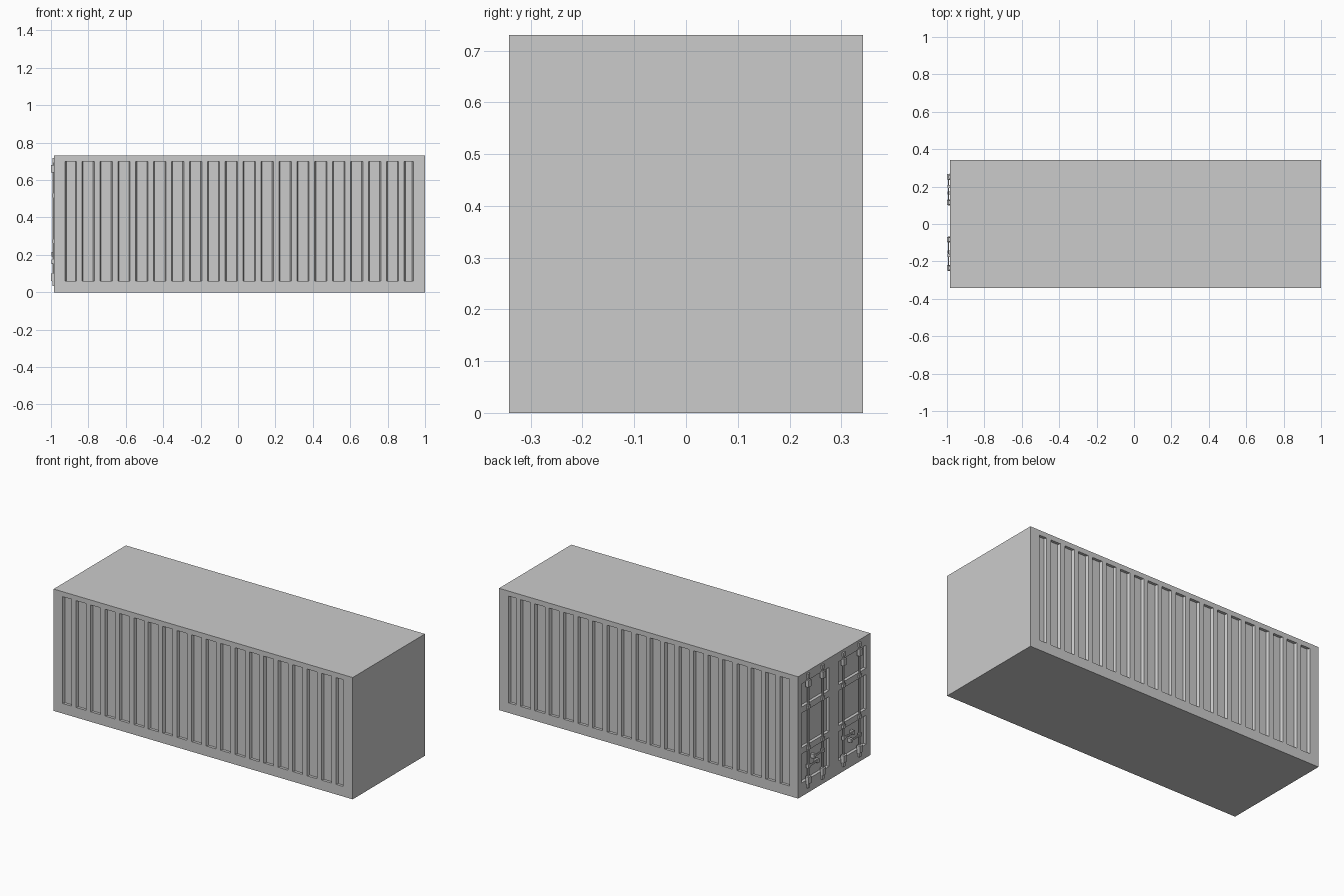
import bpy, bmesh
from mathutils import Vector

if "Cube" in bpy.data.objects:
    bpy.data.objects.remove(bpy.data.objects["Cube"])

X0, X1, W, H = -0.983, 1.0, 0.342, 0.73


def finish(bm, name):
    bmesh.ops.recalc_face_normals(bm, faces=bm.faces)
    me = bpy.data.meshes.new(name)
    bm.to_mesh(me)
    bm.free()
    ob = bpy.data.objects.new(name, me)
    bpy.context.collection.objects.link(ob)
    return ob


def loft(bm, a, b):
    """Closed solid between two four-point loops."""
    va, vb = [bm.verts.new(p) for p in a], [bm.verts.new(p) for p in b]
    bm.faces.new(va)
    bm.faces.new(vb)
    for i in range(4):
        j = (i + 1) % 4
        bm.faces.new((va[i], va[j], vb[j], vb[i]))


def rect(axis, d, u0, u1, z0, z1):
    """Upright rectangle across the y or x axis at distance d."""
    pts = [(u0, z0), (u1, z0), (u1, z1), (u0, z1)]
    return [(u, d, z) if axis == 'y' else (d, u, z) for u, z in pts]


def box(bm, x0, x1, y0, y1, z0, z1):
    loft(bm, rect('x', x0, y0, y1, z0, z1), rect('x', x1, y0, y1, z0, z1))


def rod(bm, p, q, r, sides=10):
    p, q = Vector(p), Vector(q)
    rot = (q - p).to_track_quat('Z', 'Y').to_matrix().to_4x4()
    rot.translation = (p + q) / 2
    bmesh.ops.create_cone(bm, cap_ends=True, segments=sides, radius1=r, radius2=r,
                          depth=(q - p).length, matrix=rot)


# Main container shell
bm = bmesh.new()
box(bm, X0, X1, -W, W, 0, H)
body = finish(bm, "container_body")

# Cutters: side corrugations and recessed door panels
bm = bmesh.new()
for side in (-1, 1):
    for i in range(20):
        a = -0.835 + 0.0957 * (i - 1)
        b = a + 0.068
        if i == 0:
            a = -0.925
        if i == 19:
            b = 0.938
        loft(bm, rect('y', side * (W + 0.002), a, b, 0.06, 0.70),
             rect('y', side * (W - 0.016), a + 0.007, b - 0.007, 0.06, 0.70))
doors = ((0.05, 0.31), (-0.30, -0.04))
for y0, y1 in doors:
    for z0, z1 in ((0.08, 0.255), (0.29, 0.50), (0.535, 0.675)):
        loft(bm, rect('x', X0 - 0.002, y0, y1, z0, z1),
             rect('x', X0 + 0.012, y0 + 0.006, y1 - 0.006, z0 + 0.006, z1 - 0.006))
cutter = finish(bm, "recess_cutter")
cutter.hide_render = True
mod = body.modifiers.new("recesses", 'BOOLEAN')
mod.operation = 'DIFFERENCE'
mod.solver = 'EXACT'
mod.object = cutter
bpy.context.view_layer.objects.active = body
body.select_set(True)
bpy.ops.object.modifier_apply(modifier=mod.name)
bpy.data.objects.remove(cutter, do_unlink=True)

# Vertical locking bars, end cams and guide brackets
bars = (0.252, 0.115, -0.083, -0.235)
bm_bar, bm_cam, bm_guide = bmesh.new(), bmesh.new(), bmesh.new()
for y in bars:
    rod(bm_bar, (-0.987, y, 0.035), (-0.987, y, 0.715), 0.006)
    box(bm_cam, -0.999, -0.980, y - 0.014, y + 0.014, 0.64, 0.68)
    loft(bm_cam, rect('x', -0.999, y - 0.014, y + 0.014, 0.06, 0.10),
         rect('x', -0.980, y - 0.018, y + 0.018, 0.055, 0.105))
    for z in (0.045, 0.705):
        box(bm_cam, -0.993, -0.980, y - 0.010, y + 0.010, z - 0.012, z + 0.012)
    for z in (0.2725, 0.5175):
        box(bm_guide, -0.995, -0.980, y - 0.012, y + 0.012, z - 0.010, z + 0.010)
finish(bm_bar, "locking_bars")
finish(bm_cam, "locking_cams")
finish(bm_guide, "bar_guides")

# Door handles with their hubs and catches
bm = bmesh.new()
for y, d, z in ((0.252, -1, 0.165), (0.115, 1, 0.205), (-0.083, -1, 0.205), (-0.235, 1, 0.165)):
    box(bm, -0.996, -0.981, y - 0.011, y + 0.011, z - 0.011, z + 0.011)
    end = y + d * 0.085
    ya, yb = sorted((y, end))
    box(bm, -0.995, -0.989, ya, yb, z - 0.005, z + 0.005)
    box(bm, -0.996, -0.970, end - 0.008, end + 0.008, z - 0.014, z + 0.010)
finish(bm, "door_handles")
